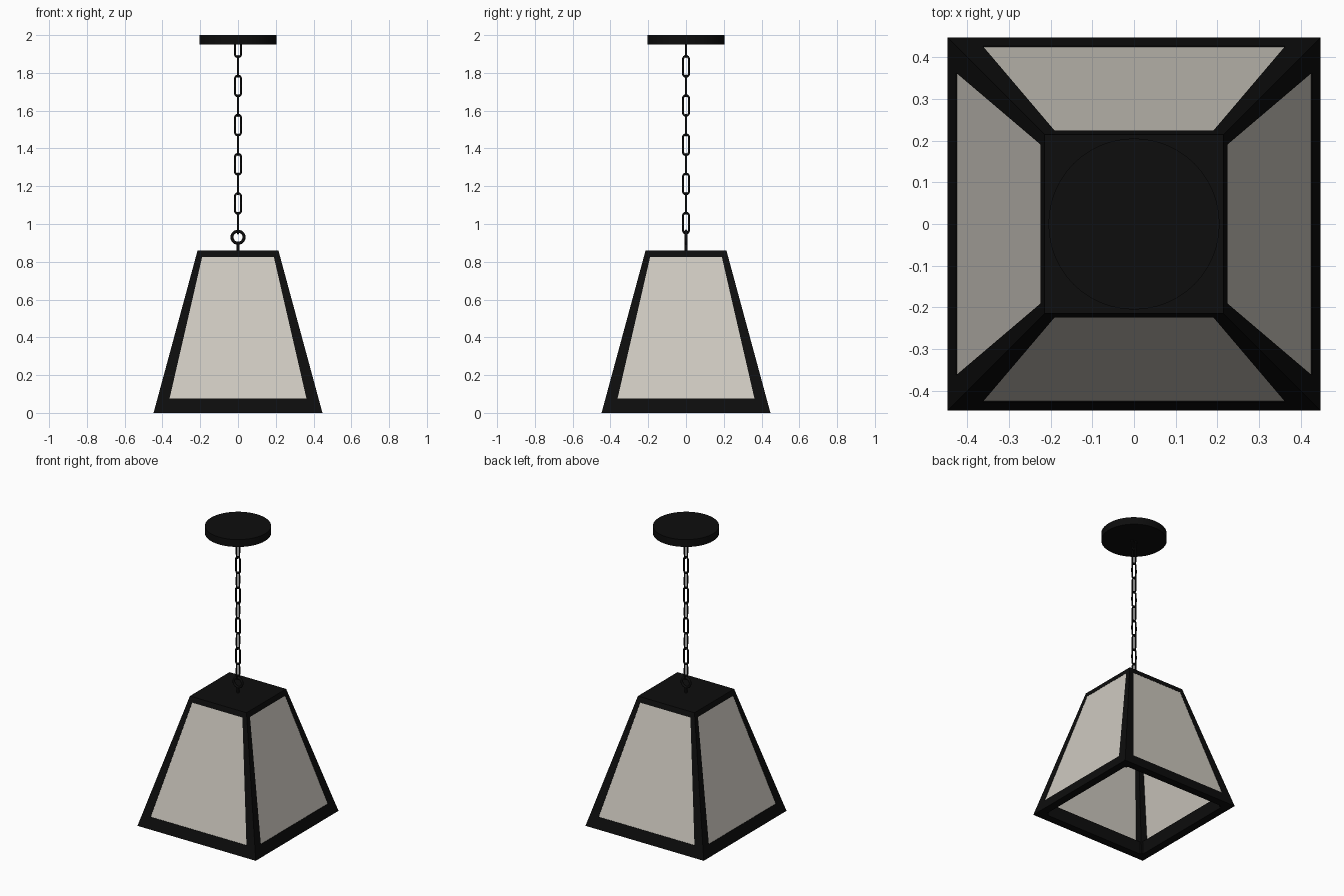
import bpy, bmesh, math
from mathutils import Matrix

if "Cube" in bpy.data.objects:
    bpy.data.objects.remove(bpy.data.objects["Cube"])


def material(name, rgb):
    m = bpy.data.materials.new(name)
    m.diffuse_color = (*rgb, 1)
    m.use_nodes = True
    m.node_tree.nodes["Principled BSDF"].inputs["Base Color"].default_value = m.diffuse_color
    return m


black = material("black_metal", (0.004, 0.004, 0.004))
cream = material("cream_glass", (0.62, 0.59, 0.53))


def half(z):
    """Half width of the tapered shade at height z."""
    return 0.447 - 0.271 * z


def tapered_block(bm, z0, z1, x0, x1, y0, y1, turn=0):
    """Block whose x and y limits are fractions of the shade's half width."""
    rot = Matrix.Rotation(turn * math.pi / 2, 4, 'Z')
    res = bmesh.ops.create_cube(bm, size=2)
    for v in res["verts"]:
        z = z1 if v.co.z > 0 else z0
        x = x1 if v.co.x > 0 else x0
        y = y1 if v.co.y > 0 else y0
        v.co = (x * half(z), y * half(z), z)
        v.co = rot @ v.co


def finish(name, bm, mat):
    bmesh.ops.recalc_face_normals(bm, faces=bm.faces)
    me = bpy.data.meshes.new(name)
    bm.to_mesh(me)
    bm.free()
    me.materials.append(mat)
    ob = bpy.data.objects.new(name, me)
    bpy.context.collection.objects.link(ob)


TOP, RAIL, CAP, POST = 0.86, 0.075, 0.825, 0.85

# Shade frame: four corner posts, four bottom rails
bm = bmesh.new()
for i in range(4):
    tapered_block(bm, 0, CAP, POST, 1, -1, -POST, i)
    tapered_block(bm, 0, RAIL, -POST, POST, -1, -0.88, i)
finish("shade_frame", bm, black)

# Closed top of the shade
bm = bmesh.new()
tapered_block(bm, CAP, TOP, -1, 1, -1, 1)
finish("shade_top", bm, black)

# Four glass panes, almost flush with the frame
for i in range(4):
    bm = bmesh.new()
    tapered_block(bm, RAIL, CAP, -POST, POST, -0.995, -0.965, i)
    finish(f"glass_pane_{i + 1}", bm, cream)


def smooth(name):
    ob = bpy.context.object
    ob.name = name
    ob.data.materials.append(black)
    bpy.ops.object.shade_smooth_by_angle(angle=math.radians(40))
    return ob


def ring(name, z, radius, wire, stretch=0, spin=0):
    """Upright ring, stretched along z into a chain link."""
    bpy.ops.mesh.primitive_torus_add(major_radius=radius, minor_radius=wire,
                                     major_segments=24, minor_segments=10)
    ob = smooth(name)
    for v in ob.data.vertices:
        if abs(v.co.y) > 1e-5:
            v.co.y += math.copysign(stretch, v.co.y)
    ob.data.transform(Matrix.Translation((0, 0, z))
                      @ Matrix.Rotation(spin, 4, 'Z')
                      @ Matrix.Rotation(math.pi / 2, 4, 'X'))


def cylinder(name, radius, z0, z1, sides):
    bpy.ops.mesh.primitive_cylinder_add(vertices=sides, radius=radius, depth=z1 - z0,
                                        location=(0, 0, (z0 + z1) / 2))
    smooth(name)


# Hanging loop and its stem
cylinder("loop_stem", 0.008, 0.855, 0.897, 16)
ring("hanging_loop", 0.93, 0.032, 0.008)

# Chain, every other link turned a quarter
for k in range(10):
    ring(f"chain_link_{k + 1}", 1.005 + 0.1037 * k, 0.0155, 0.0055, 0.039,
         math.pi / 2 if k % 2 == 0 else 0)

# Ceiling plate
cylinder("ceiling_plate", 0.205, 1.95, 2.0, 48)
